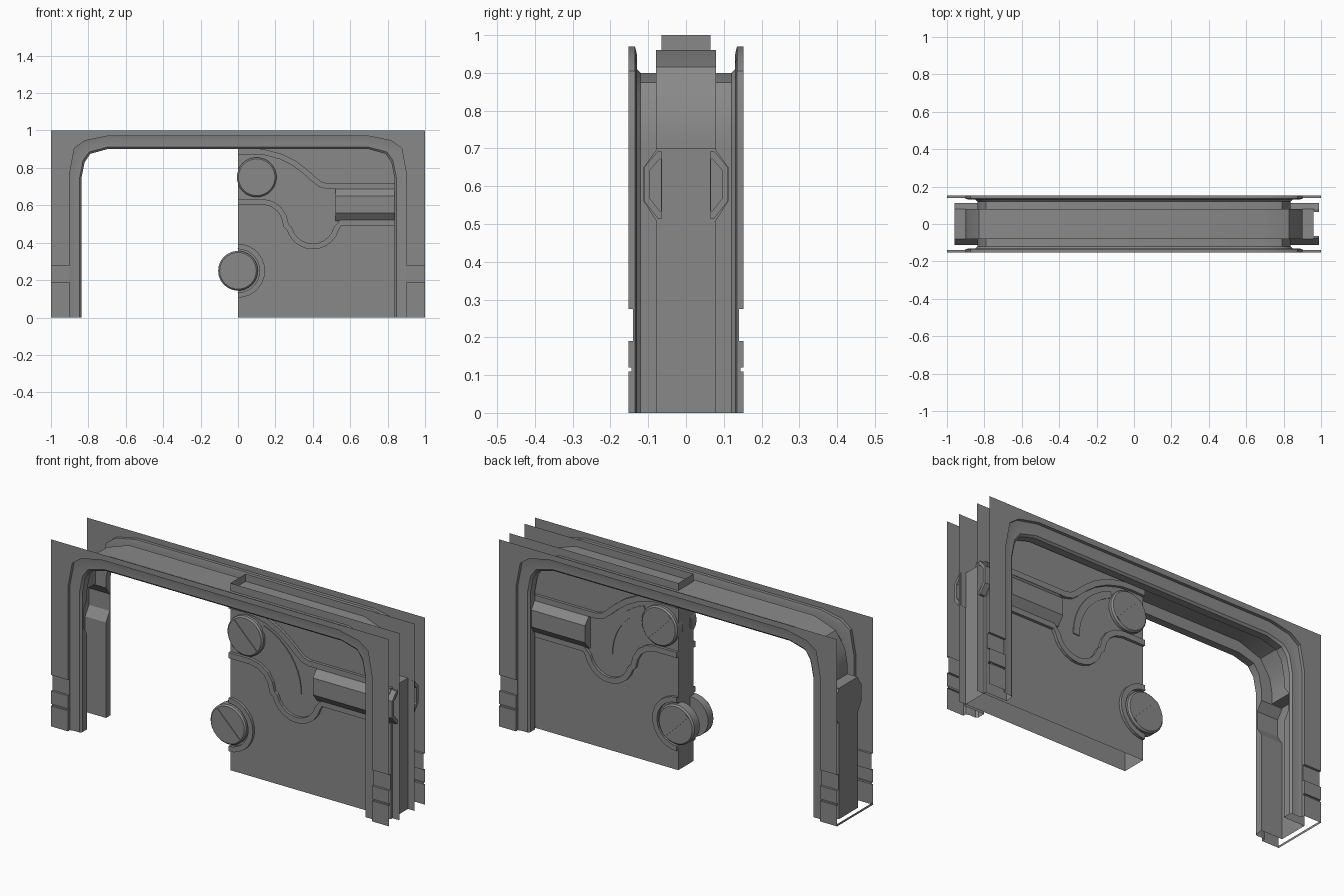
import bpy, bmesh, math
from mathutils import Vector

if "Cube" in bpy.data.objects:
    bpy.data.objects.remove(bpy.data.objects["Cube"])

grey = bpy.data.materials.new("mid grey")
grey.diffuse_color = (0.25, 0.25, 0.25, 1)
grey.use_nodes = True
grey.node_tree.nodes["Principled BSDF"].inputs["Base Color"].default_value = grey.diffuse_color


def finish(name, bm, smooth=False):
    bmesh.ops.recalc_face_normals(bm, faces=bm.faces)
    me = bpy.data.meshes.new(name)
    bm.to_mesh(me)
    bm.free()
    ob = bpy.data.objects.new(name, me)
    bpy.context.collection.objects.link(ob)
    me.materials.append(grey)
    if smooth:
        bpy.context.view_layer.objects.active = ob
        ob.select_set(True)
        bpy.ops.object.shade_smooth_by_angle(angle=math.radians(28))
        ob.select_set(False)
    return ob


def loft(name, rows, closed=False, caps=False, smooth=False):
    """Skin a list of equal-length cross-sections."""
    bm = bmesh.new()
    grid = [[bm.verts.new(p) for p in r] for r in rows]
    n = len(grid[0])
    for a, b in zip(grid, grid[1:]):
        for i in range(n if closed else n - 1):
            j = (i + 1) % n
            bm.faces.new((a[i], a[j], b[j], b[i]))
    if caps:
        bm.faces.new(grid[0])
        bm.faces.new(grid[-1])
    bmesh.ops.remove_doubles(bm, verts=bm.verts, dist=1e-5)
    bmesh.ops.dissolve_degenerate(bm, edges=bm.edges, dist=1e-5)
    return finish(name, bm, smooth)


# --- Frame: one cross-section swept up the jamb, over the head and down ---
def section(O, B, I, C, inset=0, bump=0):
    def mix(t):
        return (B[0] + (I[0] - B[0]) * t, B[1] + (I[1] - B[1]) * t)
    m1, m2 = mix(.3), mix(.85)
    half = [(O, .152 - inset), (B, .152 - inset), (B, .135), (m1, .13), (m2, .13),
            (I, .12), (I, .08 + bump), (C, .08 + bump)]
    pts = [(p[0], -y, p[1]) for p, y in half]
    return pts + [(x, -y, z) for x, y, z in reversed(pts)]


def jamb(z, inset=0, bump=0, back=.96):
    return section((1, z), (.9, z), (.837, z), (back, z), inset, bump)


half_rows = [jamb(0)]
for lo, hi, d in ((.11, .12, .008), (.19, .275, .012)):   # grooves near the foot
    half_rows += [jamb(lo), jamb(lo, d), jamb(hi, d), jamb(hi)]
half_rows += [jamb(.51), jamb(.56, 0, .032), jamb(.65, 0, .032), jamb(.695),
              jamb(.7), jamb(.7, back=.9)]
half_rows += [
    section((1, .77), (.9, .77), (.837, .745), (.9, .75)),
    section((1, 1), (.875, .905), (.82, .83), (.885, .83)),
    section((.82, 1), (.82, .945), (.79, .875), (.83, .915)),
    section((.7, 1), (.7, .97), (.7, .9), (.7, .96)),
]
mirrored = [[(-x, y, z) for x, y, z in r] for r in reversed(half_rows)]
loft("door_frame", half_rows + mirrored, smooth=True)

# Thin sill at the foot of the left jamb
loft("jamb_sill", [[(-1, y, 0), (-1, y, .012)] for y in (-.152, .152)])

# --- Door leaf: two skins joined by the leading edge, open elsewhere ---
path = [(1, -.065), (0, -.065), (0, .065), (1, .065)]
loft("door_leaf", [[(x, y, z) for x, y in path] for z in (0, 1)])


def ribbon(name, pts, width, depth, side):
    """Raised strip following a path on one door face."""
    v = [Vector(p) for p in pts]
    rows = []
    for i, p in enumerate(v):
        t = (v[min(i + 1, len(v) - 1)] - v[max(i - 1, 0)]).normalized()
        n = Vector((-t.y, t.x)) * width / 2
        a, b = p + n, p - n
        y0, y1 = side * .064, side * (.065 + depth)
        rows.append([(a.x, y0, a.y), (a.x, y1, a.y), (b.x, y1, b.y), (b.x, y0, b.y)])
    return loft(name, rows, closed=True, caps=True)


def arc(cx, cz, r, a0, a1, n):
    return [(cx + r * math.cos(math.radians(a0 + (a1 - a0) * i / n)),
             cz + r * math.sin(math.radians(a0 + (a1 - a0) * i / n))) for i in range(n + 1)]


upper = [(0, .885), (.08, .888), (.15, .882), (.23, .86), (.30, .825), (.36, .78),
         (.41, .735), (.44, .712), (.475, .703), (.84, .703)]
lower = ([(0, .62), (.13, .62), (.18, .608), (.22, .58), (.245, .54), (.258, .49)]
         + arc(.40, .51, .13, 195, 345, 10) + [(.55, .508), (.84, .508)])
slot = arc(.10, .52, .305, 72, 0, 10)
ring = arc(0, .25, .13, 90, -90, 14)


def knob(name, cx, cz, side):
    """Round bolt with a diagonal screwdriver slot."""
    r, y0, y1 = .106, .035, .088
    prof = [(r, y0), (r, y1 - .008), (r - .008, y1)]
    circle = arc(0, 0, 1, 0, 360, 32)[:-1]
    loft(name, [[(cx + c * q, side * y, cz + s * q) for c, s in circle] for q, y in prof],
         closed=True, caps=True, smooth=True)
    d, w = Vector((.068, -.068)), Vector((.008, .008))
    corners = [d + w, d - w, -d - w, -d + w]
    loft(name + "_slot", [[(cx + c.x, side * y, cz + c.y) for c in corners]
                          for y in (y1 - .002, y1 + .004)], closed=True, caps=True)


for side, label in ((-1, "front"), (1, "back")):
    ribbon(label + "_upper_trim", upper, .03, .015, side)
    ribbon(label + "_lower_trim", lower, .03, .015, side)
    ribbon(label + "_bolt_ring", ring, .028, .015, side)
    ribbon(label + "_curved_groove", slot, .036, .005, side)
    knob(label + "_upper_bolt", .10, .75, side)
    knob(label + "_lower_bolt", 0, .25, side)
    # Side rail: chamfered channel, closed at its inner end, hollow at the jamb
    outer = [(.064, .515), (.075, .515), (.111, .56), (.111, .65), (.075, .692), (.064, .692)]
    inner = [(.066, .535), (.07, .535), (.095, .567), (.095, .643), (.07, .672), (.066, .672)]
    rows = [[(x, side * y, z) for y, z in prof]
            for x, prof in ((.52, outer), (.99, outer), (.99, inner), (.9, inner))]
    loft(label + "_side_rail", rows, closed=True, caps=True)
